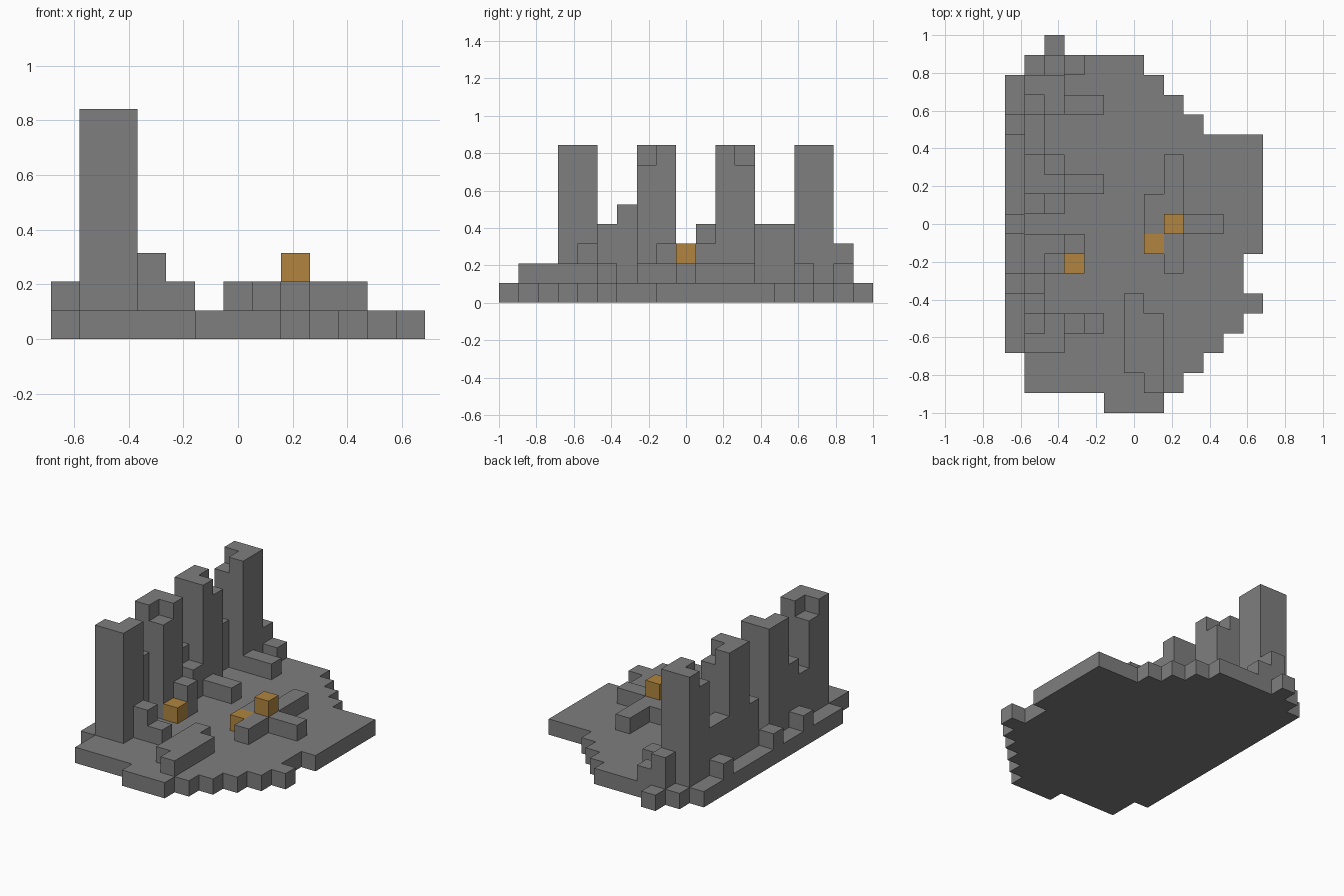
import bpy
import bmesh

cube = bpy.data.objects.get("Cube")
if cube:
    bpy.data.objects.remove(cube, do_unlink=True)

UNIT = 2 / 19          # edge of one block
HALF = (6.5, 9.5, 0)   # grid offset that centres the model


def material(name, rgb):
    mat = bpy.data.materials.new(name)
    mat.use_nodes = True
    mat.diffuse_color = (*rgb, 1)
    bsdf = next(n for n in mat.node_tree.nodes if n.type == "BSDF_PRINCIPLED")
    bsdf.inputs["Base Color"].default_value = (*rgb, 1)
    bsdf.inputs["Roughness"].default_value = 0.9
    return mat


stone = material("stone grey", (0.21, 0.21, 0.21))
gold = material("gold", (0.44, 0.235, 0.05))

parts = {}


def box(part, x, y, z, mat=stone):
    """Add a block of cells to a part; each range is (first, end)."""
    cells = parts.setdefault(part, (set(), mat))[0]
    cells.update((i, j, k) for i in range(*x) for j in range(*y) for k in range(*z))


def column(part, i, j, top, mat=stone, bottom=1):
    box(part, (i, i + 1), (j, j + 1), (bottom, top), mat)


# Ragged ground slab: one x range per row, from front to back
rows = [(5, 8), (1, 9), (1, 10), (0, 11), (0, 12), (0, 13), (0, 12), (0, 12)]
rows += [(0, 13)] * 6 + [(0, 10), (0, 9), (0, 8), (1, 7), (2, 3)]
for j, span in enumerate(rows):
    box("ground_slab", span, (j, j + 1), (0, 1))

# Four tall pillars, each with one chipped top corner
pillars = {"front_pillar": (3, (1, 4)), "front_middle_pillar": (7, (2, 7)),
           "back_middle_pillar": (11, (2, 12)), "back_pillar": (15, (1, 15))}
for name, (y, chip) in pillars.items():
    box(name, (1, 3), (y, y + 2), (1, 8))
    parts[name][0].discard((*chip, 7))

# Broken wall between the pillars
for j, top in ((5, 4), (6, 5), (10, 4), (13, 4), (14, 4)):
    column("broken_wall", 1, j, top)

# Single blocks along the outer ledge
for j in (6, 9, 14):
    column("ledge_blocks", 0, j, 2)

# Rubble at the foot of the pillars
for i, j, top in ((3, 4, 3), (4, 4, 2), (3, 8, 3), (2, 10, 3), (2, 17, 3), (3, 17, 2)):
    column("rubble", i, j, top)
for j in (11, 15):
    box("rubble", (3, 5), (j, j + 1), (1, 2))

# Fallen stone at the front
box("fallen_stone", (6, 7), (2, 6), (1, 2))
box("fallen_stone", (7, 8), (1, 5), (1, 2))

# Cross-shaped plinth
box("cross_plinth", (8, 9), (7, 13), (1, 2))
box("cross_plinth", (9, 11), (9, 10), (1, 2))
box("cross_plinth", (7, 8), (9, 11), (1, 2))

# Gold blocks
column("gold_blocks", 3, 7, 2, gold)
column("gold_blocks", 7, 8, 2, gold)
column("gold_blocks", 8, 9, 3, gold, bottom=2)

filled = set().union(*(cells for cells, _ in parts.values()))


def build(name, cells, mat):
    """Make an object from the outer faces of a part's cells."""
    bm = bmesh.new()
    verts = {}

    def vert(p):
        if p not in verts:
            verts[p] = bm.verts.new([(c - h) * UNIT for c, h in zip(p, HALF)])
        return verts[p]

    for cell in sorted(cells):
        for axis in range(3):
            for side in (0, 1):
                near = list(cell)
                near[axis] += 2 * side - 1
                if tuple(near) in filled:
                    continue
                ring = []
                for u, v in ((0, 0), (1, 0), (1, 1), (0, 1)):
                    p = list(cell)
                    p[axis] += side
                    p[(axis + 1) % 3] += u
                    p[(axis + 2) % 3] += v
                    ring.append(vert(tuple(p)))
                bm.faces.new(ring if side else ring[::-1])
    # Merge flat areas into clean faces
    if name != "ground_slab":
        bmesh.ops.dissolve_limit(bm, angle_limit=0.01, verts=bm.verts[:], edges=bm.edges[:])
    mesh = bpy.data.meshes.new(name)
    bm.to_mesh(mesh)
    bm.free()
    mesh.materials.append(mat)
    bpy.context.scene.collection.objects.link(bpy.data.objects.new(name, mesh))


for part_name, (part_cells, part_mat) in parts.items():
    build(part_name, part_cells, part_mat)
